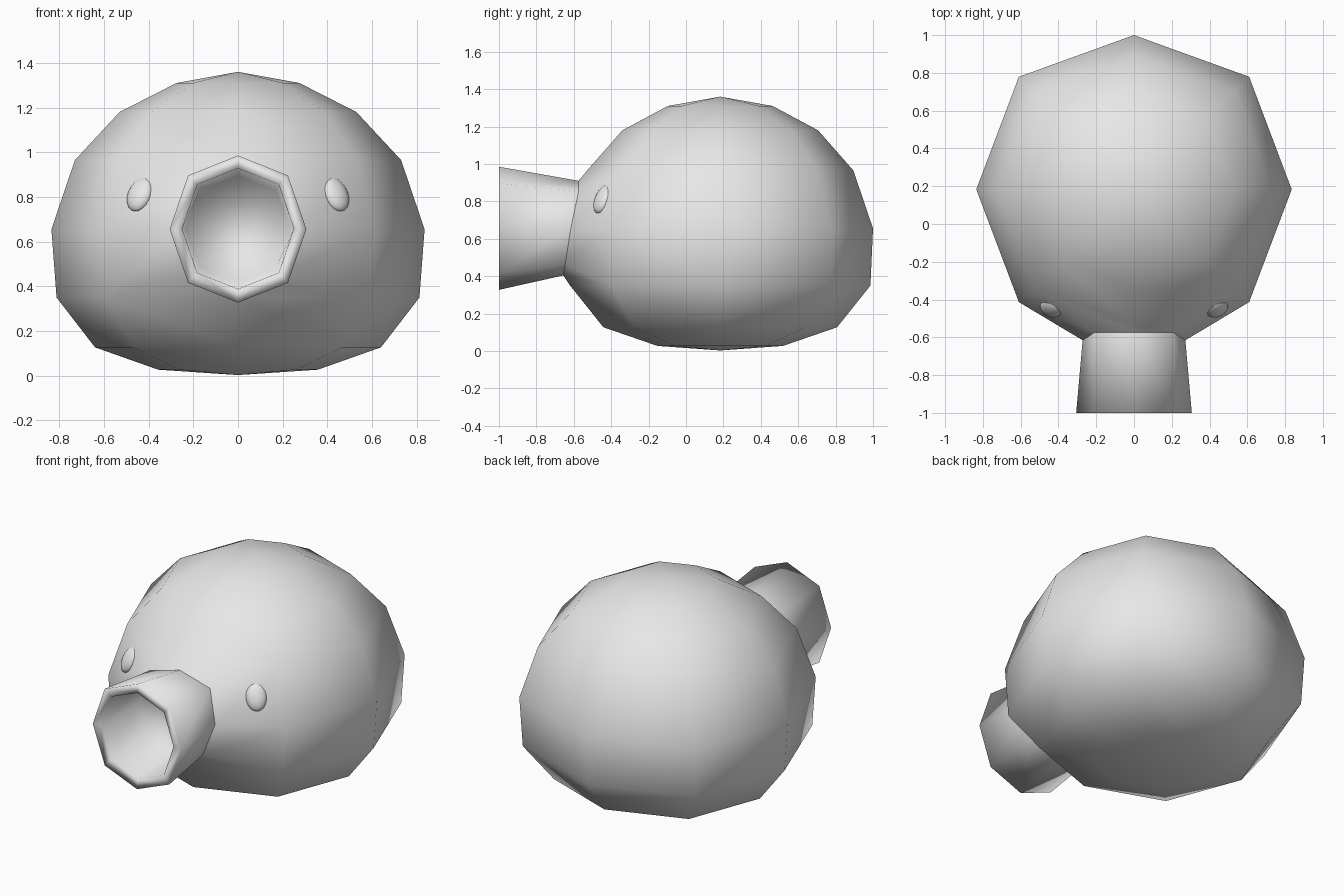
import bpy, bmesh, math
from mathutils import Vector, Matrix

if "Cube" in bpy.data.objects:
    bpy.data.objects.remove(bpy.data.objects["Cube"])

grey = bpy.data.materials.new("plain grey")
grey.diffuse_color = (0.8, 0.8, 0.8, 1)
grey.use_nodes = True
grey.node_tree.nodes["Principled BSDF"].inputs["Base Color"].default_value = grey.diffuse_color


def finish(name, bm):
    """Turn a bmesh into a smooth grey object."""
    bmesh.ops.recalc_face_normals(bm, faces=bm.faces)
    for f in bm.faces:
        f.smooth = True
    mesh = bpy.data.meshes.new(name)
    bm.to_mesh(mesh)
    bm.free()
    mesh.materials.append(grey)
    obj = bpy.data.objects.new(name, mesh)
    bpy.context.collection.objects.link(obj)
    return obj


def bridge(bm, a, b):
    """Join two closed loops of equal length with quads."""
    n = len(a)
    for i in range(n):
        j = (i + 1) % n
        bm.faces.new((a[i], a[j], b[j], b[i]))


def octagon(rx, rz, z, y, diag=0.73):
    """Eight points in the x-z plane, clockwise from the top."""
    pts = []
    for k in range(8):
        a = k * math.pi / 4
        s = diag / math.sqrt(0.5) if k % 2 else 1
        pts.append(Vector((rx * s * math.sin(a), y, z + rz * s * math.cos(a))))
    return pts


# Snout base: a slanted octagon shared by the body and the snout
base = octagon(0.272, 0.253, 0.657, 0, 0.77)
for p in base:
    p.y = -0.575 - 0.16 * max(0, 0.91 - p.z) if p.z < 0.8 else -0.575

# Body: eight-sided rings (z, x radius, y radius) between two poles
rings = [(1.31, 0.275, 0.28), (1.18, 0.53, 0.523), (0.965, 0.73, 0.712),
         (0.655, 0.835, 0.817), (0.35, 0.812, 0.803), (0.127, 0.64, 0.625),
         (0.027, 0.357, 0.335)]
CY = 0.183
bm = bmesh.new()
grid = []
for z, rx, ry in rings:
    row = []
    for k in range(8):
        a = k * math.pi / 4
        s = 0.73 / math.sqrt(0.5) if k % 2 else 1
        row.append(bm.verts.new((rx * s * math.cos(a), CY + ry * s * math.sin(a), z)))
    grid.append(row)
for a, b in zip(grid, grid[1:]):
    bridge(bm, a, b)
for z, row in ((1.36, grid[0]), (0.003, grid[-1])):
    pole = bm.verts.new((0, CY, z))
    for k in range(8):
        bm.faces.new((row[k], row[(k + 1) % 8], pole))
# Open the front and fit the octagon opening
loop = [grid[i][k] for i, k in ((2, 6), (2, 7), (3, 7), (4, 7),
                                (4, 6), (4, 5), (3, 5), (2, 5))]
bmesh.ops.delete(bm, geom=[grid[3][6]], context='VERTS')
bridge(bm, loop, [bm.verts.new(p) for p in base])
finish("body", bm)

# Snout: flared tube with a rim and a recessed mouth
bm = bmesh.new()
loops = [base,
         octagon(0.306, 0.329, 0.656, -1.0),
         octagon(0.25, 0.27, 0.658, -0.995),
         octagon(0.235, 0.235, 0.658, -0.66)]
loops = [[bm.verts.new(p) for p in pts] for pts in loops]
for a, b in zip(loops, loops[1:]):
    bridge(bm, a, b)
bm.faces.new(loops[-1])
finish("snout", bm)

# Eyes: flattened ellipsoids lying on the front slopes
for side, name in ((1, "right_eye"), (-1, "left_eye")):
    up = Vector((-0.03 * side, 0.03, 0.08)).normalized()
    out = Vector((0.5 * side, -0.8, 0.49))
    out = (out - up * out.dot(up)).normalized()
    across = up.cross(out)
    rot = Matrix((across, out, up)).transposed().to_4x4()
    m = (Matrix.Translation((0.437 * side, -0.443, 0.812)) @ rot
         @ Matrix.Diagonal((0.062, 0.037, 0.085, 1)))
    bm = bmesh.new()
    bmesh.ops.create_uvsphere(bm, u_segments=16, v_segments=10, radius=1, matrix=m)
    finish(name, bm)
